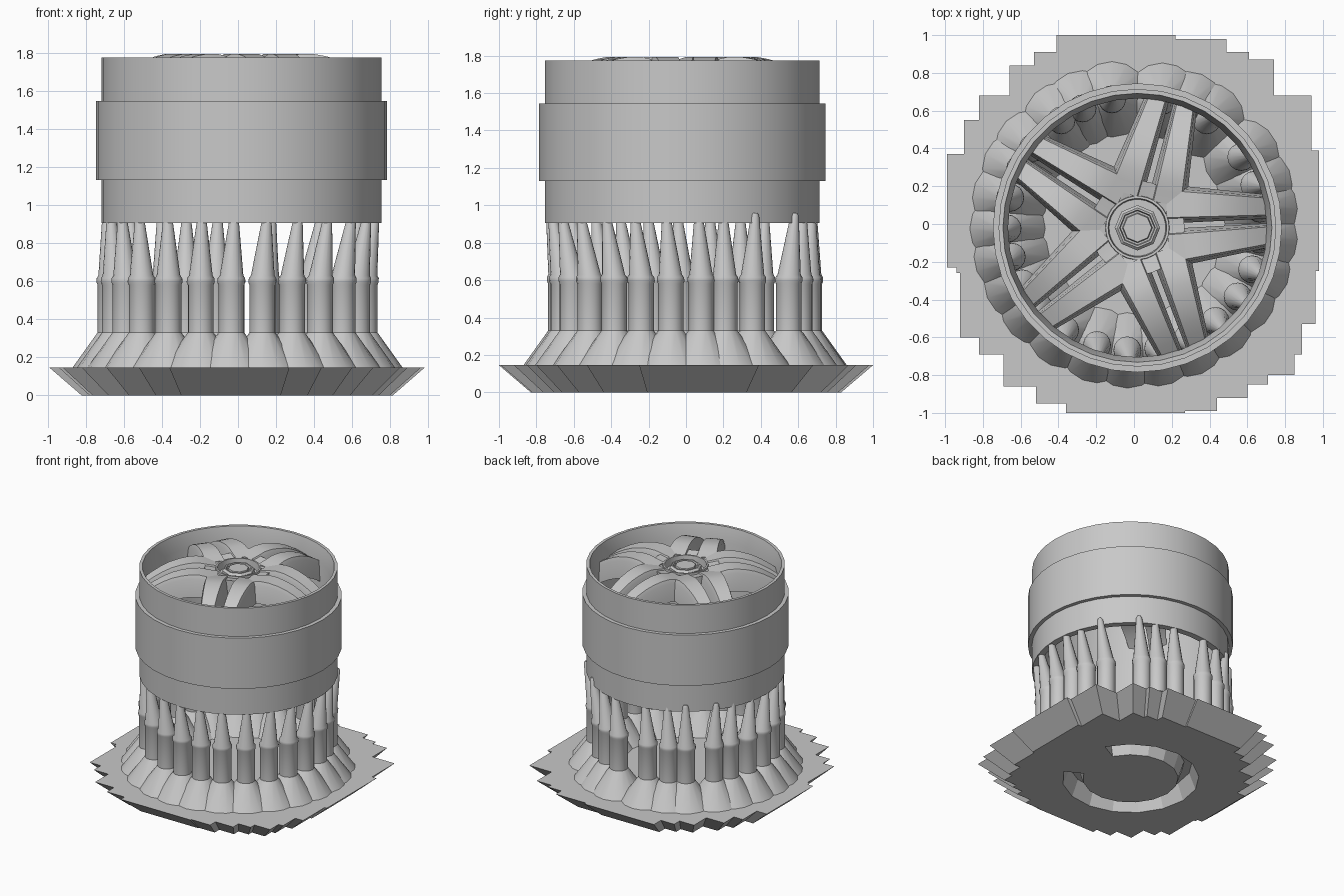
import bpy, bmesh
from math import sin, cos, radians, pi, hypot
from mathutils import Vector

if "Cube" in bpy.data.objects:
    bpy.data.objects.remove(bpy.data.objects["Cube"], do_unlink=True)

grey = bpy.data.materials.new("plain grey")
grey.use_nodes = True
grey.diffuse_color = (0.58, 0.58, 0.58, 1)
grey.node_tree.nodes["Principled BSDF"].inputs["Base Color"].default_value = grey.diffuse_color

WHEEL = Vector((0.018, -0.02, 0))


def finish(name, bm, smooth=True):
    """Turn a bmesh into a named grey object."""
    bmesh.ops.recalc_face_normals(bm, faces=bm.faces)
    mesh = bpy.data.meshes.new(name)
    bm.to_mesh(mesh)
    bm.free()
    mesh.materials.append(grey)
    obj = bpy.data.objects.new(name, mesh)
    bpy.context.collection.objects.link(obj)
    if smooth:
        bpy.ops.object.select_all(action="DESELECT")
        obj.select_set(True)
        bpy.context.view_layer.objects.active = obj
        bpy.ops.object.shade_smooth_by_angle(angle=radians(30))
    return obj


def loft(bm, sections, closed=False):
    """Skin a row of equal closed sections, capping the ends unless closed."""
    rows = [[bm.verts.new(p) for p in s] for s in sections]
    pairs = list(zip(rows, rows[1:])) + ([(rows[-1], rows[0])] if closed else [])
    n = len(rows[0])
    for a, b in pairs:
        for i in range(n):
            j = (i + 1) % n
            bm.faces.new((a[i], a[j], b[j], b[i]))
    if not closed:
        bm.faces.new(rows[0])
        bm.faces.new(rows[-1])


def ring(centre, radius, z, sides):
    return [(centre[0] + radius * cos(2 * pi * i / sides),
             centre[1] + radius * sin(2 * pi * i / sides), z) for i in range(sides)]


def lathe(name, profile, sides, closed=False):
    bm = bmesh.new()
    loft(bm, [ring(WHEEL, r, z, sides) for r, z in profile], closed)
    return finish(name, bm)


# Wheel barrel with a raised middle band and a tapered inner lip
lathe("wheel_barrel", [(0.685, 0.905), (0.735, 0.905), (0.735, 1.13), (0.765, 1.13),
                       (0.765, 1.545), (0.735, 1.545), (0.735, 1.775), (0.712, 1.775),
                       (0.685, 1.66)], 36, closed=True)

# Hub with a recessed cup, and the nut inside it
lathe("hub", [(0.2, 1.58), (0.25, 1.6), (0.25, 1.772), (0.17, 1.755), (0.168, 1.77),
              (0.155, 1.77), (0.15, 1.71)], 30)
lathe("hub_nut", [(0.12, 1.69), (0.12, 1.75), (0.105, 1.765), (0.095, 1.765),
                  (0.09, 1.745), (0.08, 1.745), (0.075, 1.765)], 8)


# Five V-shaped pairs of domed spokes with drafted sides
def crown(r):
    curve = [(0, 1.74), (0.2, 1.765), (0.34, 1.8), (0.48, 1.775), (0.6, 1.72), (0.8, 1.58)]
    for (r0, z0), (r1, z1) in zip(curve, curve[1:]):
        if r <= r1:
            return z0 + (z1 - z0) * (r - r0) / (r1 - r0)


def spoke(name, apex, side):
    start, end = Vector((0.2, 0)), Vector((0.61, side * 0.35))
    along = (end - start).normalized()
    across = Vector((-along.y, along.x))
    shape = [(-1.15, -0.17), (-0.95, -0.03), (-0.8, 0), (0.8, 0), (0.95, -0.03), (1.15, -0.17)]
    sections = []
    for step in range(9):
        t = step / 8
        mid = start.lerp(end, t)
        half = 0.09 - 0.035 * t
        z = crown(hypot(*mid))
        row = []
        for u, dz in shape:
            p = mid + across * u * half
            row.append((WHEEL.x + p.x * cos(apex) - p.y * sin(apex),
                        WHEEL.y + p.x * sin(apex) + p.y * cos(apex), z + dz))
        sections.append(row)
    bm = bmesh.new()
    loft(bm, sections)
    finish(name, bm)


for k in range(5):
    for side, label in ((1, "a"), (-1, "b")):
        spoke(f"spoke_{k + 1}{label}", radians(39 + 72 * k), side)


# Uneven ring of pointed support posts with flared feet
def post(name, angle, tip_radius):
    out = Vector((cos(angle), sin(angle), 0))
    base = out * 0.67
    tip = WHEEL + out * tip_radius
    profile = [(0.2, 0.13), (0.2, 0.145), (0.068, 0.33), (0.068, 0.58), (0.074, 0.595),
               (0.072, 0.615), (0.062, 0.63), (0.022, 0.945), (0.012, 0.96)]
    bm = bmesh.new()
    loft(bm, [ring(base.lerp(tip, max(0, (z - 0.6) / 0.36)), r, z, 16) for r, z in profile])
    finish(name, bm)


post_angles = [7, 18, 32, 55, 65, 77, 100, 114, 125, 143, 154, 168, 182, 195, 208,
               221, 237, 253, 267, 281, 295, 310, 325, 339, 353]
for number, degrees in enumerate(post_angles, 1):
    beside_gap = degrees in (32, 55, 125, 143)
    post(f"support_post_{number}", radians(degrees), 0.735 if beside_gap else 0.71)

# Stepped raft, listed by its outward corners in each quarter, clockwise
quarters = [
    [(.22, 1), (.49, .98), (.61, .91), (.74, .87), (.94, .68), (.98, .39)],
    [(.98, -.25), (.96, -.53), (.89, -.69), (.85, -.8), (.71, -.85), (.6, -.92), (.44, -.99), (.27, -1)],
    [(-.36, -1), (-.52, -.95), (-.69, -.86), (-.82, -.69), (-.92, -.6), (-.94, -.26), (-.99, -.23)],
    [(-.99, .37), (-.9, .55), (-.82, .68), (-.66, .84), (-.53, .91), (-.41, 1)],
]
outline = []
for q, corners in enumerate(quarters):
    for i, c in enumerate(corners):
        if i:
            p = corners[i - 1]
            outline.append((p[0], c[1]) if q % 2 == 0 else (c[0], p[1]))
        outline.append(c)
bm = bmesh.new()
loft(bm, [[(x * s, y * s, z) for x, y in outline] for s, z in ((0.83, 0), (1, 0.145))])
raft = finish("raft", bm, smooth=False)

# Curved groove in the underside of the raft, open towards one side
bm = bmesh.new()
arc = []
for step in range(15):
    a = radians(28 + 304 * step / 14)
    arc.append([(r * cos(a), r * sin(a) - 0.04, z)
                for r, z in ((0.34, -0.05), (0.53, -0.05), (0.46, 0.13), (0.4, 0.13))])
loft(bm, arc)
cutter = finish("groove_cutter", bm, smooth=False)
cutter.hide_render = True
cutter.hide_set(True)
cutter.display_type = "WIRE"
cut = raft.modifiers.new("groove", "BOOLEAN")
cut.operation = "DIFFERENCE"
cut.solver = "EXACT"
cut.object = cutter
